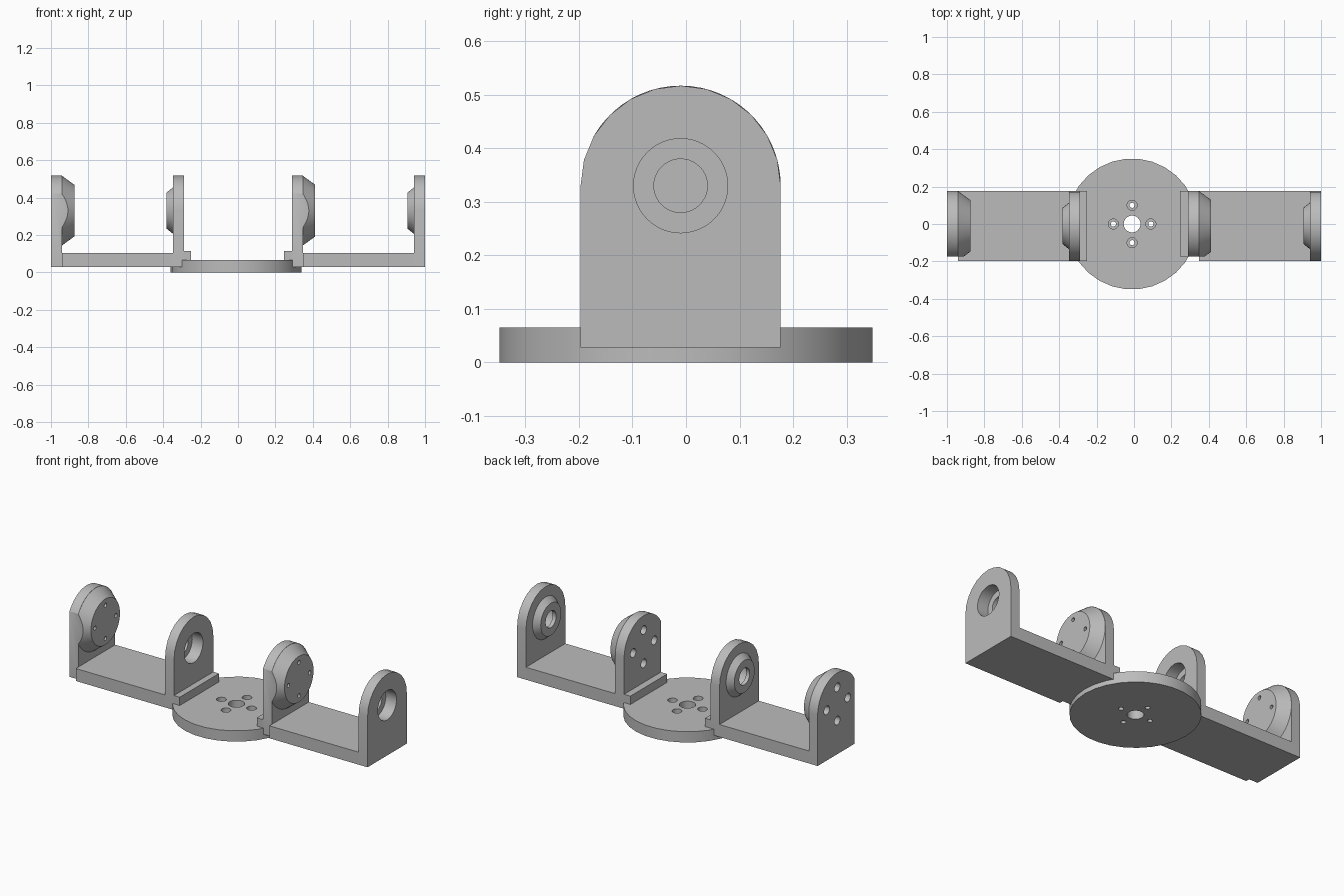
import bpy
from math import cos, sin, pi, radians
from mathutils import Matrix, Vector

cube = bpy.data.objects.get("Cube")
if cube:
    bpy.data.objects.remove(cube, do_unlink=True)

grey = bpy.data.materials.new("plain grey")
grey.use_nodes = True
color = (0.5, 0.5, 0.5, 1)
grey.diffuse_color = color
grey.node_tree.nodes["Principled BSDF"].inputs["Base Color"].default_value = color

CY, CZ, R = -0.01, 0.33, 0.187      # pivot axis and plate radius
BOTTOM, FLOOR_TOP = 0.028, 0.103
LEFT, RIGHT = -1.0, -0.288          # ends of the first bracket
PLATE = 0.059                       # upright thickness
SPACING = 1.288                     # distance between the brackets


def mesh_object(name, verts, faces):
    mesh = bpy.data.meshes.new(name)
    mesh.from_pydata(verts, [], faces)
    mesh.materials.append(grey)
    ob = bpy.data.objects.new(name, mesh)
    bpy.context.collection.objects.link(ob)
    return ob


def loft(name, ring_a, ring_b):
    """Closed solid between two matching rings."""
    n = len(ring_a)
    sides = [(i, (i + 1) % n, (i + 1) % n + n, i + n) for i in range(n)]
    caps = [tuple(reversed(range(n))), tuple(range(n, 2 * n))]
    return mesh_object(name, ring_a + ring_b, sides + caps)


def box(name, x0, x1, y0, y1, z0, z1):
    ring = [(x0, y0), (x1, y0), (x1, y1), (x0, y1)]
    return loft(name, [(x, y, z0) for x, y in ring], [(x, y, z1) for x, y in ring])


def cone_x(name, x0, x1, r0, r1, y=CY, z=CZ, n=30):
    def ring(x, r):
        return [(x, y + r * cos(2 * pi * i / n), z + r * sin(2 * pi * i / n))
                for i in range(n)]
    return loft(name, ring(x0, r0), ring(x1, r1))


def cylinder_z(name, x, y, z0, z1, r, n=30):
    def ring(z):
        return [(x + r * cos(2 * pi * i / n), y + r * sin(2 * pi * i / n), z)
                for i in range(n)]
    return loft(name, ring(z0), ring(z1))


def tombstone(name, x0, x1, steps):
    """Upright plate with a rounded top."""
    arc = [(CY + R * cos(pi * i / steps), CZ + R * sin(pi * i / steps))
           for i in range(steps + 1)]
    outline = arc + [(CY - R, BOTTOM), (CY + R, BOTTOM)]
    return loft(name, [(x0, y, z) for y, z in outline], [(x1, y, z) for y, z in outline])


def combine(ob, others, operation):
    for other in others:
        mod = ob.modifiers.new("combine", "BOOLEAN")
        mod.operation, mod.object, mod.solver = operation, other, "EXACT"
        bpy.context.view_layer.objects.active = ob
        bpy.ops.object.modifier_apply(modifier=mod.name)
        bpy.data.objects.remove(other, do_unlink=True)


def smooth(ob):
    bpy.ops.object.select_all(action="DESELECT")
    ob.select_set(True)
    bpy.context.view_layer.objects.active = ob
    bpy.ops.object.shade_smooth_by_angle(angle=radians(28))


AROUND = [(0.1, 0), (-0.1, 0), (0, 0.1), (0, -0.1)]

# Round base with a centre hole and four counterbored screw holes
base = cylinder_z("base_disc", -0.01, 0, 0, 0.065, 0.35)
holes = [cylinder_z("cutter", -0.01, 0, -0.1, 0.2, 0.045)]
for a, b in AROUND:
    holes.append(cylinder_z("cutter", a - 0.01, b, -0.1, 0.2, 0.014, 16))
    holes.append(cylinder_z("cutter", a - 0.01, b, 0.03, 0.2, 0.027, 20))
combine(base, holes, "DIFFERENCE")

# Hub upright: rounded plate and cone, trimmed on the front side
hub_x = LEFT + PLATE
hub = tombstone("hub_plate", LEFT, hub_x, 30)
combine(hub, [cone_x("cone", hub_x - 0.01, hub_x, R - 0.01, R - 0.01),
              cone_x("cone", hub_x - 0.0005, hub_x + 0.066, R - 0.0005, 0.138, n=60)], "UNION")
cuts = [box("cutter", -2, 0, -1, -0.173, -1, 1)]
for a, b in AROUND:
    cuts.append(cone_x("cutter", -1.1, -0.8, 0.012, 0.012, CY + a, CZ + b, 16))
    cuts.append(cone_x("cutter", -1.1, hub_x + 0.03, 0.026, 0.026, CY + a, CZ + b, 20))
combine(hub, cuts, "DIFFERENCE")

# Bearing upright: rounded plate and boss with a stepped bore
bear_x = RIGHT - PLATE
bearing = tombstone("bearing_plate", bear_x, RIGHT, 12)
combine(bearing, [cone_x("boss", bear_x - 0.035, bear_x + 0.01, 0.097, 0.133)], "UNION")
combine(bearing, [cone_x("cutter", -0.6, 0, 0.05, 0.05, n=40),
                  cone_x("cutter", bear_x - 0.012, 0, 0.088, 0.088, n=48)], "DIFFERENCE")

# Floor joining the two uprights
floor = box("bracket_floor", hub_x, bear_x, CY - R, CY + R, BOTTOM, FLOOR_TOP)

# Second bracket repeats the first
for part in (hub, bearing, floor):
    smooth(part)
    twin = part.copy()
    twin.data = part.data.copy()
    twin.name = "second_" + part.name
    twin.location.x += SPACING
    bpy.context.collection.objects.link(twin)

# Lips that rest on the base
box("bearing_lip", RIGHT, -0.25, CY - R, CY + R, 0.06, 0.115)
box("hub_lip", 0.246, LEFT + SPACING, -0.173, CY + R, 0.06, 0.115)
smooth(base)
